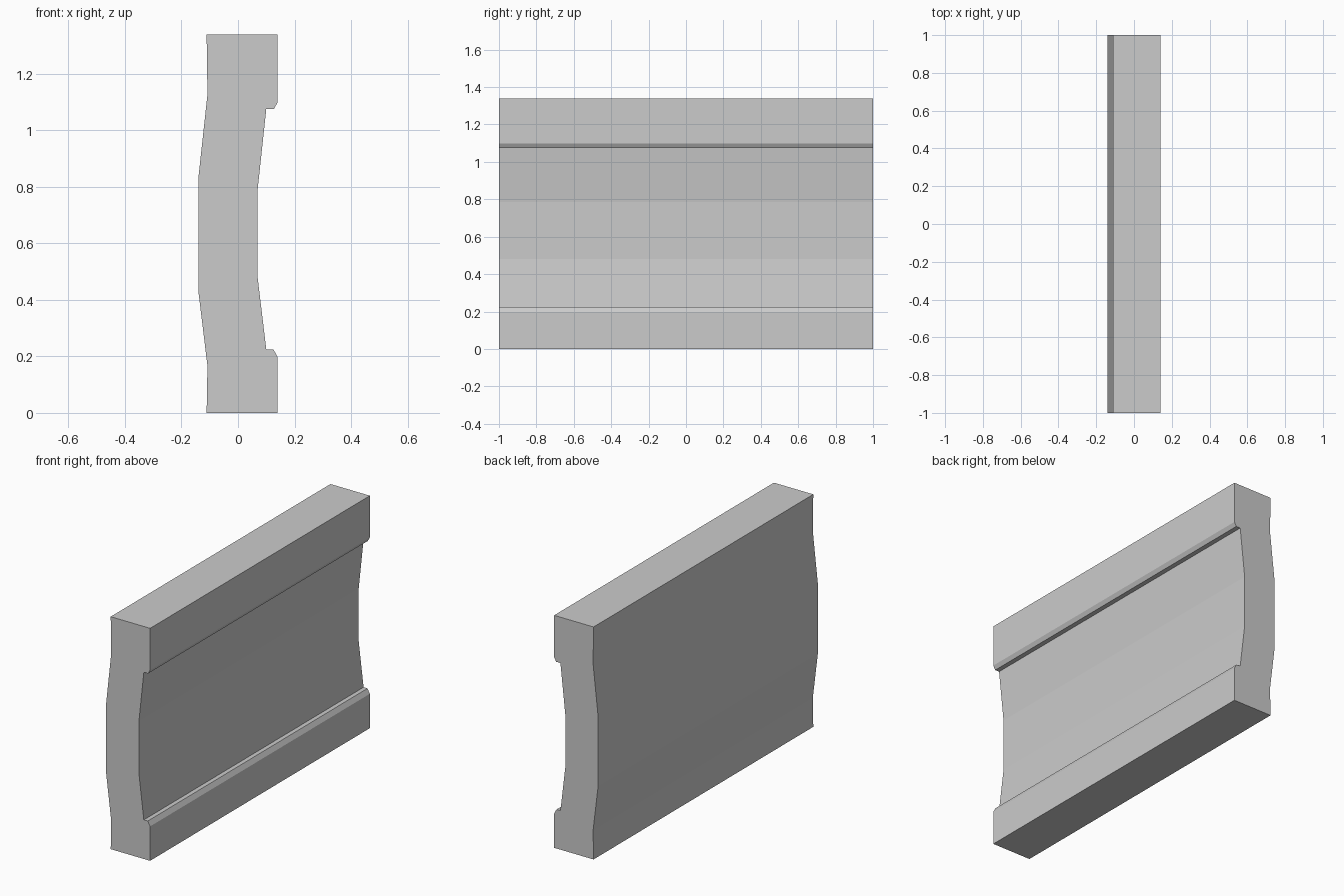
import bpy, bmesh
from mathutils import Vector

if "Cube" in bpy.data.objects:
    bpy.data.objects.remove(bpy.data.objects["Cube"])

# Cross-section of the moulded panel (x, z), counter-clockwise from the bottom left
PROFILE = [
    (-0.111, 0.0), (0.14, 0.0),
    # lower lip with chamfer
    (0.14, 0.198), (0.125, 0.225), (0.10, 0.225),
    # hollow front face
    (0.069, 0.482), (0.069, 0.786), (0.10, 1.075),
    # upper lip with chamfer
    (0.127, 1.075), (0.14, 1.098),
    (0.14, 1.339), (-0.111, 1.339),
    # bulging back face
    (-0.108, 1.126), (-0.14, 0.832), (-0.14, 0.429), (-0.108, 0.166),
]
HALF_LENGTH = 1.0


def extrude_profile(name, profile, half):
    """Sweep an xz profile along y into a closed solid."""
    bm = bmesh.new()
    face = bm.faces.new([bm.verts.new((x, -half, z)) for x, z in profile])
    swept = bmesh.ops.extrude_face_region(bm, geom=[face], use_keep_orig=True)
    verts = [g for g in swept["geom"] if isinstance(g, bmesh.types.BMVert)]
    bmesh.ops.translate(bm, verts=verts, vec=Vector((0, 2 * half, 0)))
    bmesh.ops.recalc_face_normals(bm, faces=bm.faces)
    mesh = bpy.data.meshes.new(name)
    bm.to_mesh(mesh)
    bm.free()
    obj = bpy.data.objects.new(name, mesh)
    bpy.context.collection.objects.link(obj)
    return obj


# Straight run of curved moulding
extrude_profile("moulded_panel", PROFILE, HALF_LENGTH)
